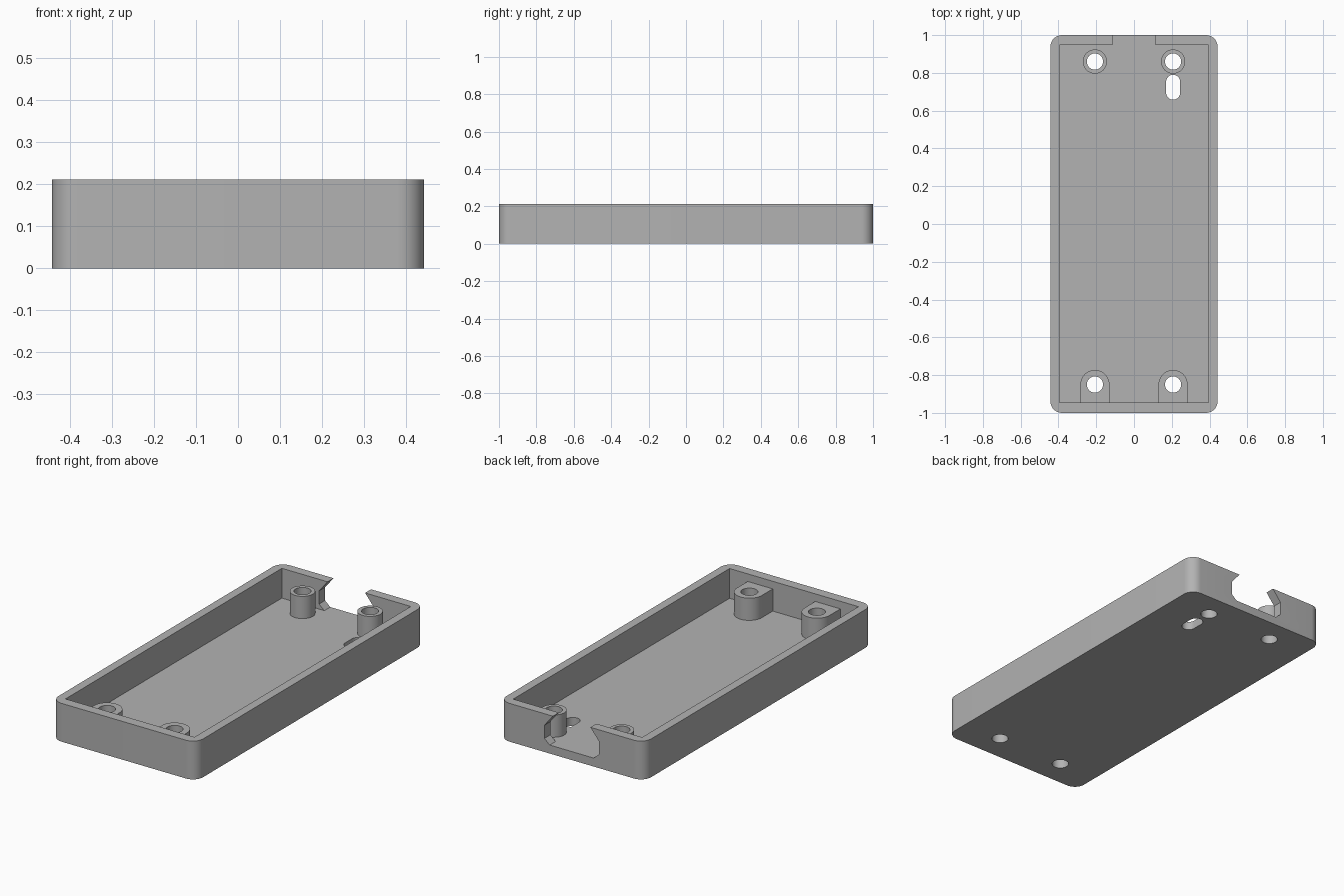
import bpy, bmesh, math

if "Cube" in bpy.data.objects:
    bpy.data.objects.remove(bpy.data.objects["Cube"])

HALF_X, HALF_Y, HEIGHT = 0.443, 1.0, 0.212
FLOOR, POST_TOP = 0.047, 0.17

grey = bpy.data.materials.new("plain grey")
grey.diffuse_color = (0.45, 0.45, 0.45, 1)
grey.use_nodes = True
grey.node_tree.nodes["Principled BSDF"].inputs["Base Color"].default_value = grey.diffuse_color


def prism(name, outline, low, high, axis="z"):
    """Extrude a 2D outline along z, or along y for an x-z outline."""
    bm = bmesh.new()
    place = (lambda a, b, t: (a, b, t)) if axis == "z" else (lambda a, b, t: (a, t, b))
    face = bm.faces.new([bm.verts.new(place(a, b, low)) for a, b in outline])
    new = bmesh.ops.extrude_face_region(bm, geom=[face])["geom"]
    shift = place(0, 0, high - low)
    bmesh.ops.translate(bm, vec=shift, verts=[v for v in new if isinstance(v, bmesh.types.BMVert)])
    bmesh.ops.recalc_face_normals(bm, faces=bm.faces)
    mesh = bpy.data.meshes.new(name)
    bm.to_mesh(mesh)
    bm.free()
    mesh.materials.append(grey)
    obj = bpy.data.objects.new(name, mesh)
    bpy.context.collection.objects.link(obj)
    return obj


def arc(cx, cy, r, start, end, steps):
    angles = [math.radians(start + (end - start) * i / steps) for i in range(steps + 1)]
    return [(cx + r * math.cos(a), cy + r * math.sin(a)) for a in angles]


def circle(cx, cy, r, steps=40):
    return arc(cx, cy, r, 0, 360, steps)[:-1]


def rect(x0, y0, x1, y1):
    return [(x0, y0), (x1, y0), (x1, y1), (x0, y1)]


def combine(target, tool, operation):
    mod = target.modifiers.new(operation.lower(), "BOOLEAN")
    mod.operation, mod.solver, mod.object = operation, "EXACT", tool
    bpy.context.view_layer.objects.active = target
    bpy.ops.object.modifier_apply(modifier=mod.name)
    bpy.data.objects.remove(tool)


# Tray body with rounded vertical corners
r = 0.062
cx, cy = HALF_X - r, HALF_Y - r
outline = (arc(cx, cy, r, 0, 90, 10) + arc(-cx, cy, r, 90, 180, 10)
           + arc(-cx, -cy, r, 180, 270, 10) + arc(cx, -cy, r, 270, 360, 10))
tray = prism("enclosure_tray", outline, 0, HEIGHT)

# Square-cornered cavity
combine(tray, prism("cavity", rect(-0.395, -0.945, 0.395, 0.948), FLOOR, 0.4), "DIFFERENCE")

# Cable opening in the back wall, wider below the lip, level with the floor
notch = [(0.135, FLOOR), (0.167, 0.075), (0.167, 0.148), (0.115, HEIGHT), (0.115, 0.3)]
notch += [(-x, z) for x, z in reversed(notch)]
combine(tray, prism("cable_opening", notch, 0.9, 1.1, axis="y"), "DIFFERENCE")

# Screw posts: round at the back, joined to the wall at the front
for x in (-0.207, 0.207):
    combine(tray, prism("back_post", circle(x, 0.86, 0.064), 0.02, POST_TOP), "UNION")
    front = arc(x, -0.85, 0.077, 0, 180, 20) + [(x - 0.077, -0.97), (x + 0.077, -0.97)]
    combine(tray, prism("front_post", front, 0.02, POST_TOP), "UNION")

# Screw holes through posts and floor
for x in (-0.207, 0.207):
    for y in (-0.85, 0.86):
        combine(tray, prism("screw_hole", circle(x, y, 0.043), -0.1, 0.4), "DIFFERENCE")

# Oblong slot in the floor
slot = arc(0.207, 0.753, 0.037, 0, 180, 16) + arc(0.207, 0.695, 0.037, 180, 360, 16)
combine(tray, prism("slot", slot, -0.1, 0.1), "DIFFERENCE")

bpy.ops.object.select_all(action="DESELECT")
tray.select_set(True)
bpy.context.view_layer.objects.active = tray
bpy.ops.object.shade_smooth_by_angle(angle=math.radians(30))
